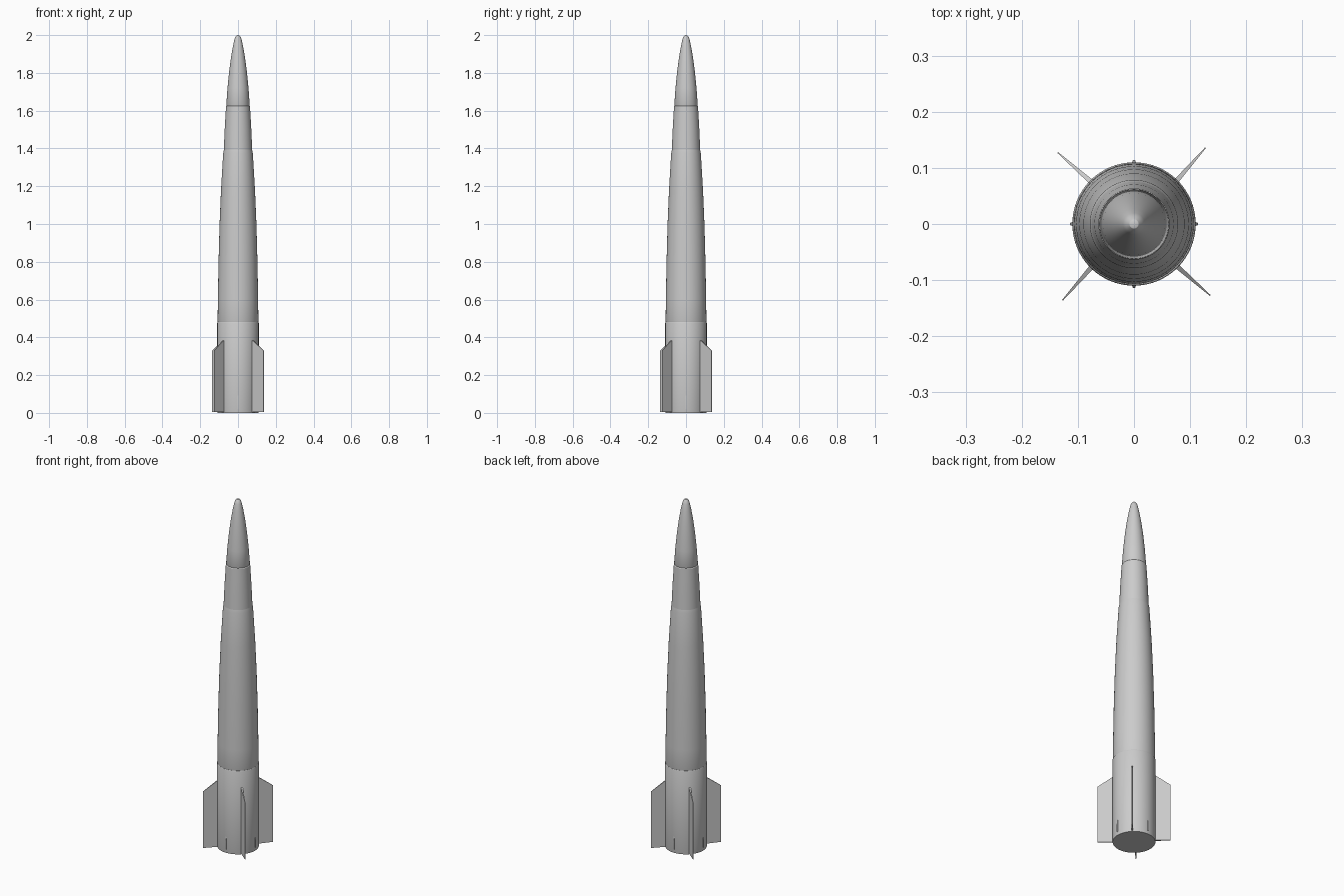
import bpy, bmesh, math
from mathutils import Vector, Matrix

if "Cube" in bpy.data.objects:
    bpy.data.objects.remove(bpy.data.objects["Cube"])


def finish(bm, name):
    bmesh.ops.recalc_face_normals(bm, faces=bm.faces[:])
    me = bpy.data.meshes.new(name)
    bm.to_mesh(me)
    bm.free()
    ob = bpy.data.objects.new(name, me)
    bpy.context.collection.objects.link(ob)
    bpy.ops.object.select_all(action='DESELECT')
    ob.select_set(True)
    bpy.context.view_layer.objects.active = ob
    bpy.ops.object.shade_smooth_by_angle(angle=math.radians(25))
    return ob


def lathe(name, profile, seg=64):
    """Spin a (radius, z) profile around the z axis."""
    bm = bmesh.new()
    vs = [bm.verts.new((r, 0, z)) for r, z in profile]
    es = [bm.edges.new(p) for p in zip(vs, vs[1:])]
    bmesh.ops.spin(bm, geom=vs + es, cent=(0, 0, 0), axis=(0, 0, 1),
                   angle=math.tau, steps=seg, use_merge=True)
    bmesh.ops.remove_doubles(bm, verts=bm.verts[:], dist=1e-5)
    return finish(bm, name)


def wedge(name, outline, angle, half_root, half_tip, skew=0.0):
    """Thin radial plate from a (radius, z) outline, thinner toward the tip."""
    bm = bmesh.new()
    r0, r1 = min(p[0] for p in outline), max(p[0] for p in outline)
    sides = []
    for s in (-1, 1):
        ring = []
        for r, z in outline:
            t = (r - r0) / (r1 - r0)
            h = half_root + (half_tip - half_root) * t
            ring.append(bm.verts.new((r, s * h + skew * t, z)))
        bm.faces.new(ring)
        sides.append(ring)
    a, b = sides
    n = len(a)
    for i in range(n):
        j = (i + 1) % n
        bm.faces.new((a[i], a[j], b[j], b[i]))
    bmesh.ops.transform(bm, matrix=Matrix.Rotation(angle, 4, 'Z'), verts=bm.verts[:])
    return finish(bm, name)


# Cylindrical tail section with flat base
lathe("tail_section", [(0, 0), (0.109, 0), (0.11, 0.004), (0.11, 0.476),
                       (0.108, 0.481), (0, 0.481)])

# Long tapering main body
lathe("main_body", [(0, 0.481), (0.107, 0.481), (0.108, 0.485), (0.1065, 0.6),
                    (0.103, 0.8), (0.0975, 1.0), (0.09, 1.18),
                    (0.0785, 1.375), (0.0745, 1.395), (0, 1.395)])

# Upper body section
lathe("upper_section", [(0, 1.385), (0.0755, 1.385), (0.0705, 1.5),
                        (0.0635, 1.622), (0.0605, 1.626), (0, 1.626)])

# Rounded ogive nose
lathe("nose_cone", [(0, 1.626), (0.0605, 1.626), (0.062, 1.63), (0.0555, 1.72),
                    (0.0465, 1.81), (0.0365, 1.885), (0.027, 1.94),
                    (0.0195, 1.975), (0.0145, 1.989), (0.008, 1.997), (0, 2.0)])

# Four clipped tail fins and four small tabs between them
fin = [(0.095, 0.004), (0.186, 0.004), (0.186, 0.33), (0.109, 0.385), (0.095, 0.385)]
tab = [(0.105, 0.02), (0.114, 0.02), (0.114, 0.06), (0.109, 0.1), (0.105, 0.1)]
for i in range(4):
    quarter = i * math.pi / 2
    wedge(f"tail_fin_{i + 1}", fin, quarter + math.pi / 4, 0.005, 0.001, 0.006)
    wedge(f"small_tab_{i + 1}", tab, quarter, 0.005, 0.002)
